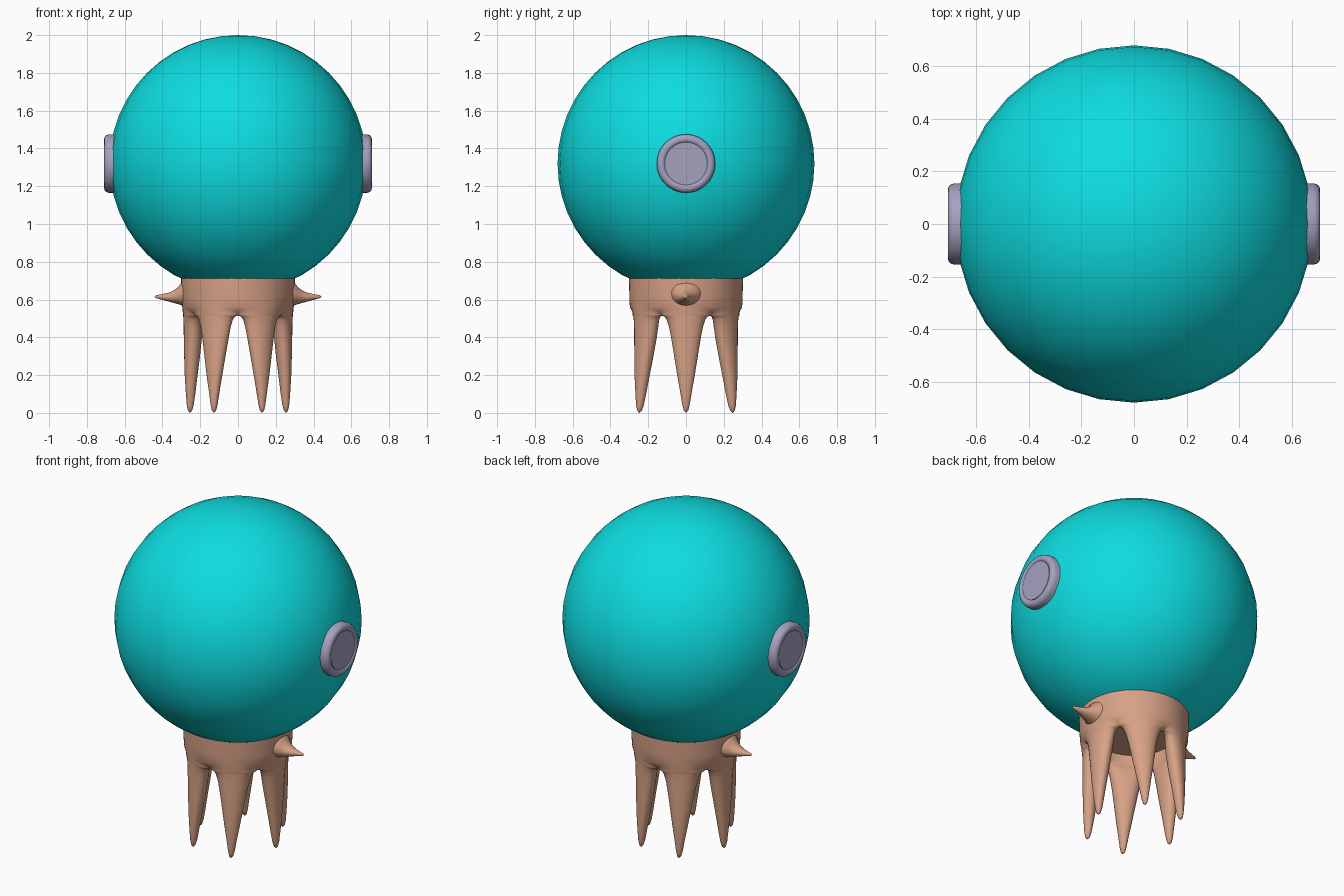
import bpy, bmesh
from math import cos, sin, pi, sqrt, radians

cube = bpy.data.objects.get("Cube")
if cube:
    bpy.data.objects.remove(cube, do_unlink=True)


def make_material(name, color):
    mat = bpy.data.materials.new(name)
    mat.use_nodes = True
    mat.diffuse_color = (*color, 1)
    mat.node_tree.nodes["Principled BSDF"].inputs["Base Color"].default_value = (*color, 1)
    return mat


teal = make_material("teal", (0.004, 0.72, 0.75))
tan = make_material("tan skin", (0.68, 0.36, 0.24))
lilac = make_material("lilac grey", (0.37, 0.36, 0.52))


def finish(bm, name, mat, angle=50):
    """Weld, fix normals, link and smooth a mesh."""
    bmesh.ops.remove_doubles(bm, verts=bm.verts, dist=0.0002)
    bmesh.ops.recalc_face_normals(bm, faces=bm.faces)
    mesh = bpy.data.meshes.new(name)
    bm.to_mesh(mesh)
    bm.free()
    mesh.materials.append(mat)
    obj = bpy.data.objects.new(name, mesh)
    bpy.context.collection.objects.link(obj)
    bpy.ops.object.select_all(action="DESELECT")
    obj.select_set(True)
    bpy.context.view_layer.objects.active = obj
    bpy.ops.object.shade_smooth_by_angle(angle=radians(angle))
    return obj


def bridge(bm, rows, closed):
    """Quads between successive rows of points."""
    rows = [[bm.verts.new(p) for p in row] for row in rows]
    for a, b in zip(rows, rows[1:]):
        n = len(a)
        for i in range(n if closed else n - 1):
            j = (i + 1) % n
            bm.faces.new((a[i], a[j], b[j], b[i]))
    return rows


# Round head
bm = bmesh.new()
bmesh.ops.create_uvsphere(bm, u_segments=32, v_segments=24, radius=0.68)
bmesh.ops.translate(bm, verts=bm.verts, vec=(0, 0, 1.32))
finish(bm, "head", teal)

# Ear discs: lathed rim around a flat, slightly recessed centre
DISC = [(0.155, 0.63), (0.155, 0.685), (0.15, 0.698), (0.141, 0.706), (0.13, 0.709),
        (0.119, 0.706), (0.113, 0.70), (0.113, 0.704)]
for side, label in ((1, "left"), (-1, "right")):
    bm = bmesh.new()
    ring = [2 * pi * i / 40 for i in range(40)]
    rows = bridge(bm, [[(side * x, r * cos(a), 1.32 + r * sin(a)) for a in ring]
                       for r, x in DISC], True)
    bm.faces.new(rows[-1])
    bm.faces.new(rows[0])
    finish(bm, label + "_ear_disc", lilac)

# Collar and six legs: height, angular width, half thickness, outer radius
ARCH = 0.515
LEVELS = [(0.74, 1, 0.035, 0.302), (0.62, 1, 0.036, 0.30), (0.56, 1, 0.038, 0.295),
          (0.545, 1, 0.039, 0.294), (0.53, 1, 0.04, 0.292), (0.52, 1, 0.041, 0.291),
          (ARCH, 1, 0.042, 0.29), (0.51, 0.88, 0.043, 0.29), (0.495, 0.79, 0.045, 0.289),
          (0.46, 0.7, 0.048, 0.288), (0.4, 0.6, 0.048, 0.287), (0.3, 0.46, 0.042, 0.285),
          (0.2, 0.33, 0.034, 0.282), (0.1, 0.2, 0.025, 0.276), (0.04, 0.13, 0.018, 0.271),
          (0.012, 0.08, 0.011, 0.265), (0, 0, 0, 0.255)]
COLUMNS = [-cos(pi * i / 14) for i in range(15)]


def wall_point(leg, u, level, sheet):
    z, width, depth, outer = level
    web = sqrt(min(max((z - ARCH) / 0.045, 0), 1))
    bulge = max(max(1 - abs(u) ** 2.2, 0) ** (1 / 2.2), web)
    r = outer - depth + sheet * depth * bulge
    a = leg * pi / 3 + u * width * pi / 6
    stretch = 1 + 0.12 * max(1 - z / 0.6, 0)
    return (r * cos(a), r * sin(a) * stretch, z)


bm = bmesh.new()
for leg in range(6):
    for sheet in (1, -1):
        bridge(bm, [[wall_point(leg, u, lv, sheet) for u in COLUMNS] for lv in LEVELS], False)
bmesh.ops.dissolve_degenerate(bm, dist=0.0001, edges=bm.edges)
finish(bm, "collar_and_legs", tan, 75)

# Underside closing the collar
bm = bmesh.new()
bmesh.ops.create_cone(bm, cap_ends=True, segments=36, radius1=0.245, radius2=0.245, depth=0.05)
bmesh.ops.translate(bm, verts=bm.verts, vec=(0, 0, 0.625))
finish(bm, "collar_underside", tan)

# Side spikes: distance out, lower and upper height, half width
SPIKE = [(0.26, 0.555, 0.715, 0.09), (0.295, 0.568, 0.695, 0.075), (0.315, 0.575, 0.668, 0.058),
         (0.34, 0.582, 0.648, 0.043), (0.37, 0.59, 0.635, 0.029), (0.41, 0.601, 0.627, 0.014),
         (0.435, 0.608, 0.622, 0.007), (0.442, 0.615, 0.615, 0)]
for side, label in ((1, "left"), (-1, "right")):
    bm = bmesh.new()
    rows = []
    for x, low, high, w in SPIKE:
        mid, half = (low + high) / 2, (high - low) / 2
        rows.append([(side * x, w * cos(2 * pi * i / 20), mid + half * sin(2 * pi * i / 20))
                     for i in range(20)])
    bridge(bm, rows, True)
    finish(bm, label + "_spike", tan, 75)
